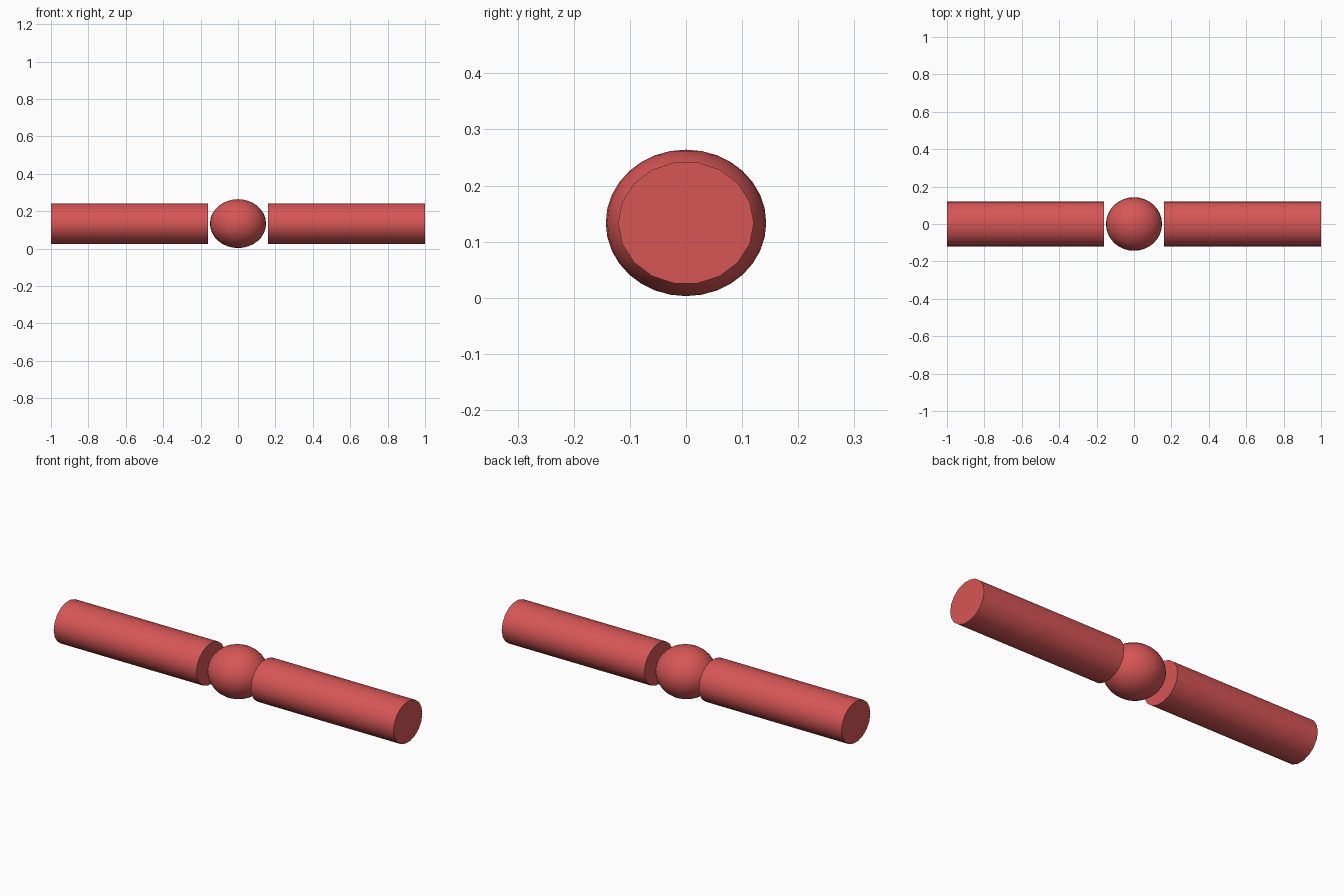
import bpy, math

if "Cube" in bpy.data.objects:
    bpy.data.objects.remove(bpy.data.objects["Cube"])

# single red colour
red = bpy.data.materials.new("red")
red.diffuse_color = (0.68, 0.093, 0.093, 1)
red.use_nodes = True
red.node_tree.nodes["Principled BSDF"].inputs["Base Color"].default_value = red.diffuse_color

CENTRE_Z = 0.1335


def finish(obj, name):
    obj.name = name
    obj.data.materials.append(red)
    bpy.ops.object.transform_apply(location=False, rotation=True, scale=True)
    bpy.ops.object.shade_smooth_by_angle(angle=math.radians(35))


# two slightly flattened bars along x, one on each side of the ball
for side, name in ((-1, "left_bar"), (1, "right_bar")):
    bpy.ops.mesh.primitive_cylinder_add(
        vertices=18, radius=1, depth=0.84,
        location=(side * 0.58, 0, CENTRE_Z), rotation=(0, math.pi / 2, 0))
    bar = bpy.context.object
    bar.scale = (0.1095, 0.121, 1)  # local x becomes height after rotation
    finish(bar, name)

# central ball, slightly narrower in y and z
bpy.ops.mesh.primitive_uv_sphere_add(
    segments=32, ring_count=16, radius=1, location=(0, 0, CENTRE_Z))
ball = bpy.context.object
ball.scale = (0.15, 0.143, 0.1305)
finish(ball, "centre_ball")
